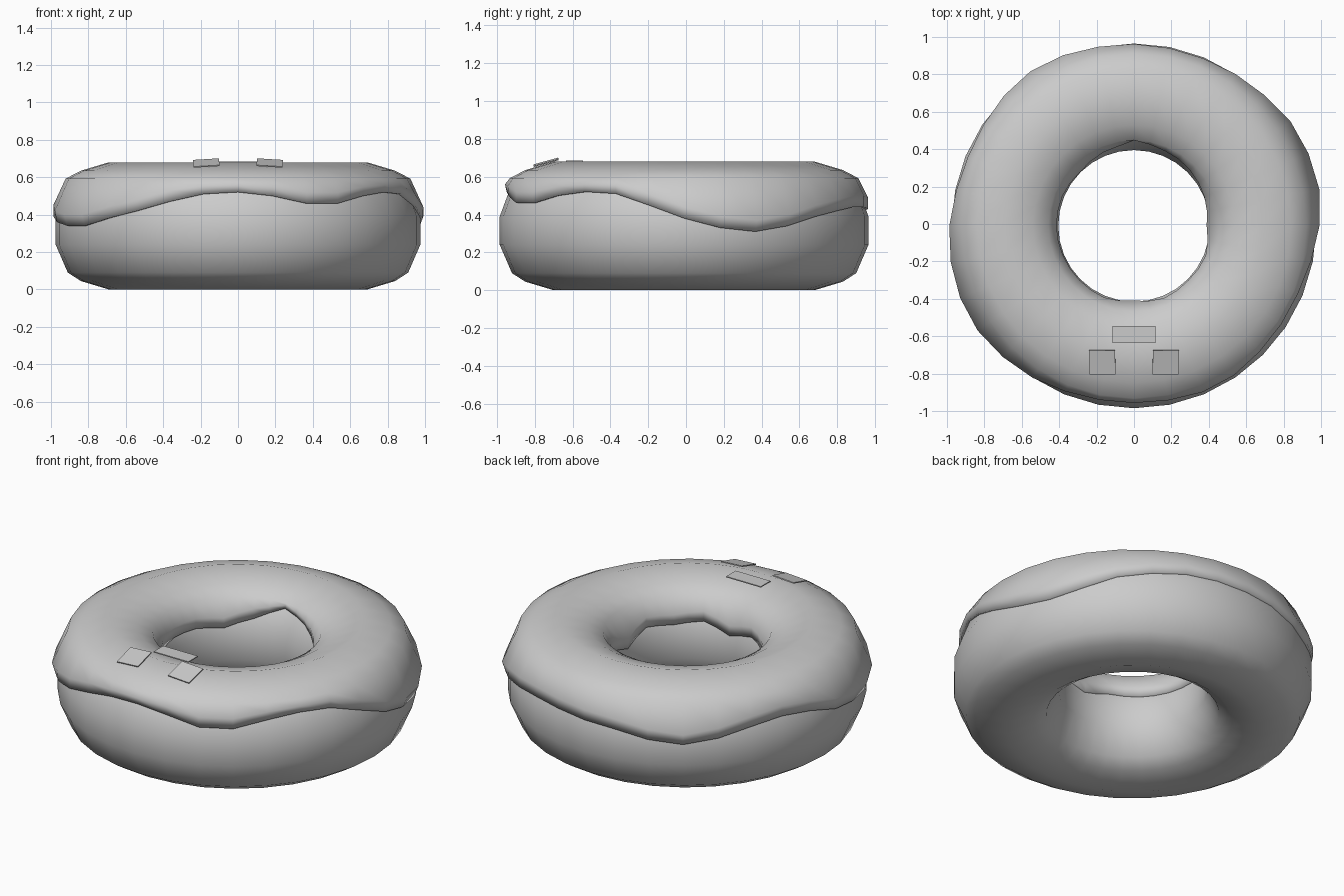
import bpy
from math import cos, sin, pi

if "Cube" in bpy.data.objects:
    bpy.data.objects.remove(bpy.data.objects["Cube"])

SEGMENTS = 32
RING_RADIUS = 0.69
CENTRE_Y = -0.01

grey = bpy.data.materials.new("plain grey")
grey.use_nodes = True
grey.diffuse_color = (0.6, 0.6, 0.6, 1)
grey.node_tree.nodes["Principled BSDF"].inputs["Base Color"].default_value = (0.6, 0.6, 0.6, 1)


def make_object(name, verts, faces, smooth):
    mesh = bpy.data.meshes.new(name)
    mesh.from_pydata(verts, [], faces)
    mesh.materials.append(grey)
    for polygon in mesh.polygons:
        polygon.use_smooth = smooth
    obj = bpy.data.objects.new(name, mesh)
    bpy.context.collection.objects.link(obj)
    return obj


def make_ring(name, section, closed):
    """Sweep a cross-section, which may vary by segment, around the z axis."""
    verts, faces = [], []
    for j in range(SEGMENTS):
        points = section(j)
        count = len(points)
        angle = 2 * pi * j / SEGMENTS
        for offset, z in points:
            r = RING_RADIUS + offset
            verts.append((r * cos(angle), r * sin(angle) + CENTRE_Y, z))
    for j in range(SEGMENTS):
        a, b = j * count, (j + 1) % SEGMENTS * count
        for k in range(count if closed else count - 1):
            n = (k + 1) % count
            faces.append((a + k, a + n, b + n, b + k))
    return make_object(name, verts, faces, True)


# Dough: half section from crown to base, mirrored to the hole side
dough_half = [(0, 0.645), (0.14, 0.615), (0.22, 0.565), (0.285, 0.39),
              (0.285, 0.24), (0.22, 0.09), (0.15, 0.045), (0, 0)]
dough_section = [(-d, z) for d, z in dough_half[:0:-1]] + dough_half[:-1]
make_ring("dough", lambda j: dough_section, True)


def dough_offset(z):
    """Half width of the dough at a height on its upper side."""
    for (d0, z0), (d1, z1) in zip(dough_half, dough_half[1:]):
        if z1 <= z <= z0:
            return d0 + (d1 - d0) * (z0 - z) / (z0 - z1)
    return 0


# Icing: edge heights in hundredths, counter-clockwise from the left side
outer_edge = [38, 33, 31, 34, 39, 42, 44, 44, 43, 42, 39, 37, 40, 44, 46, 44,
              39, 36, 34, 34, 38, 42, 47, 51, 52, 50, 46, 46, 50, 52, 51, 45]
inner_edge = [38, 43, 47, 52, 56, 48, 43, 45, 45, 44, 44, 45, 41, 46, 44, 45]


def icing_side(edge):
    lip = min(edge + 0.06, (edge + 0.6) / 2)
    return [(0.15, 0.635), (0.232, 0.592), (dough_offset(lip) + 0.035, lip),
            (dough_offset(edge) + 0.012, edge), (dough_offset(edge) - 0.01, edge)]


def icing_section(j):
    low, high = inner_edge[j // 2], inner_edge[(j + j % 2) // 2 % len(inner_edge)]
    inner = icing_side((low + high) / 200)
    outer = icing_side(outer_edge[j] / 100)
    return [(-d, z) for d, z in reversed(inner)] + [(0, 0.68)] + outer


make_ring("icing", icing_section, False)


# Face plates: thin boxes resting on the icing
def make_plate(name, centre, size, tilt=0, roll=0):
    verts = [(sx * size[0] / 2, sy * size[1] / 2, sz * 0.003)
             for sz in (-1, 1) for sx, sy in ((-1, -1), (1, -1), (1, 1), (-1, 1))]
    faces = [(3, 2, 1, 0), (4, 5, 6, 7)]
    faces += [(i, (i + 1) % 4, (i + 1) % 4 + 4, i + 4) for i in range(4)]
    plate = make_object(name, verts, faces, False)
    plate.location = centre
    plate.rotation_euler = (tilt, roll, 0)


for side, name in ((1, "left_eye"), (-1, "right_eye")):
    make_plate(name, (side * 0.17, -0.74, 0.676), (0.14, 0.135), 0.27, side * 0.06)
make_plate("mouth", (0, -0.59, 0.682), (0.23, 0.09))
